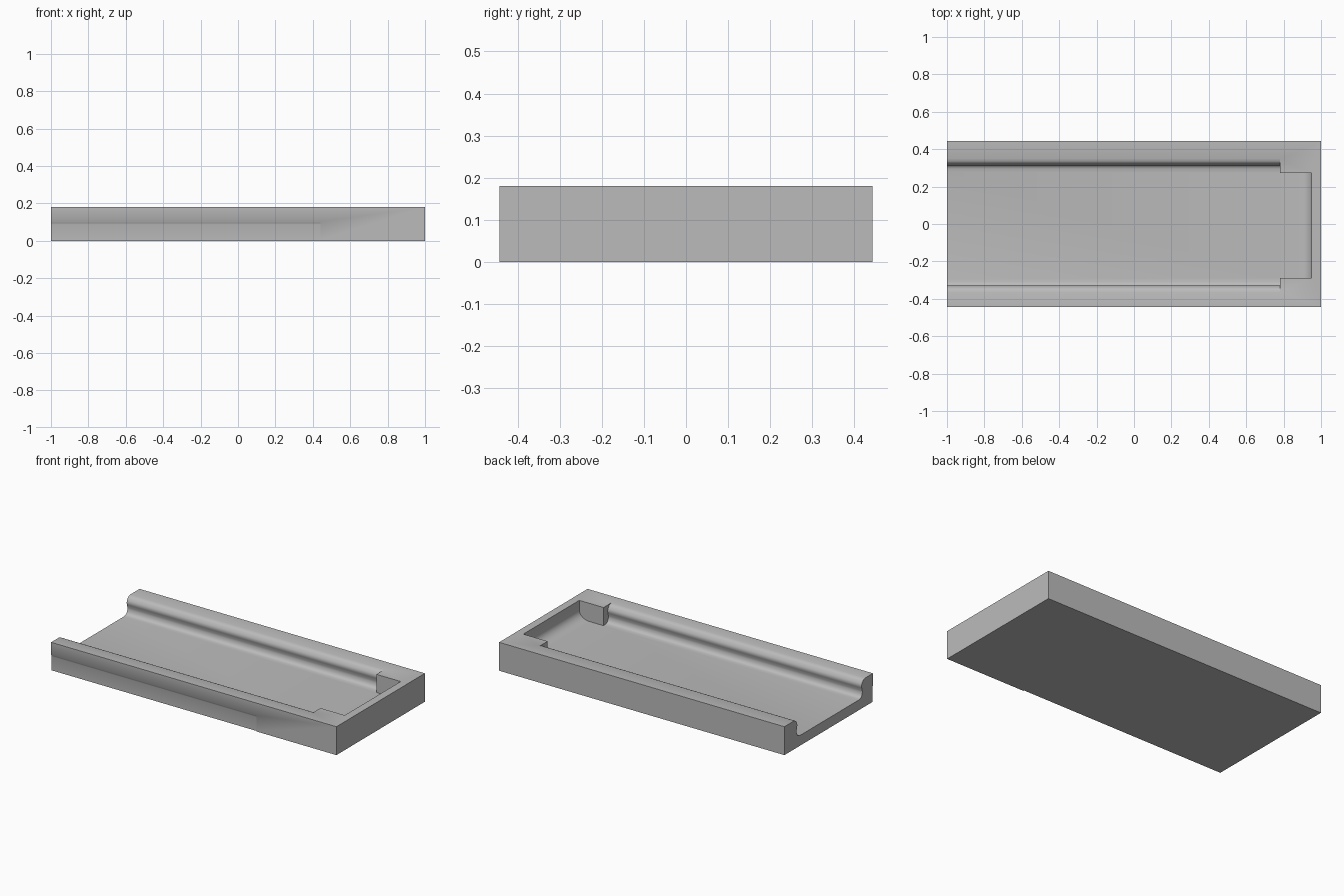
import bpy
import bmesh
import math
from mathutils import Vector

cube = bpy.data.objects.get("Cube")
if cube:
    bpy.data.objects.remove(cube, do_unlink=True)

grey = bpy.data.materials.new("plain_grey")
grey.use_nodes = True
grey.diffuse_color = (0.5, 0.5, 0.5, 1)
grey.node_tree.nodes["Principled BSDF"].inputs["Base Color"].default_value = (0.5, 0.5, 0.5, 1)

HALF_W, HEIGHT, FLOOR, OFFSET = 0.443, 0.18, 0.065, -0.008
ABOVE = HEIGHT + 0.1


def prism(name, points, sweep):
    """Extrude a closed outline of 3D points along a vector."""
    bm = bmesh.new()
    face = bm.faces.new([bm.verts.new(p) for p in points])
    moved = bmesh.ops.extrude_face_region(bm, geom=[face])["geom"]
    bmesh.ops.translate(bm, vec=Vector(sweep),
                        verts=[v for v in moved if isinstance(v, bmesh.types.BMVert)])
    bmesh.ops.recalc_face_normals(bm, faces=bm.faces)
    mesh = bpy.data.meshes.new(name)
    bm.to_mesh(mesh)
    bm.free()
    mesh.materials.append(grey)
    obj = bpy.data.objects.new(name, mesh)
    bpy.context.collection.objects.link(obj)
    return obj


def smooth_path(pts, steps=5):
    """Catmull-Rom curve through 2D points."""
    pts = [Vector(p) for p in pts]
    ext = [pts[0]] + pts + [pts[-1]]
    out = []
    for a, b, c, d in zip(ext, ext[1:], ext[2:], ext[3:]):
        for i in range(steps):
            t = i / steps
            out.append(0.5 * (2 * b + (c - a) * t + (2 * a - 5 * b + 4 * c - d) * t ** 2
                              + (3 * b - a - 3 * c + d) * t ** 3))
    return out + [pts[-1]]


# Tray body
body = prism("tray_body", [(-1, -HALF_W, 0), (1, -HALF_W, 0), (1, HALF_W, 0), (-1, HALF_W, 0)],
             (0, 0, HEIGHT))

# Long channel with rounded lips that overhang the hollow side walls
lip = smooth_path([(0.355, HEIGHT), (0.338, 0.173), (0.325, 0.155), (0.322, 0.138),
                   (0.327, 0.118), (0.329, 0.1), (0.323, 0.081), (0.31, 0.069), (0.288, FLOOR)])
side = [(0.355, ABOVE)] + [tuple(p) for p in lip]
outline = side + [(-y, z) for y, z in reversed(side)]
channel = prism("channel_cutter", [(-1.1, y + OFFSET, z) for y, z in outline], (1.88, 0, 0))

# Narrower end pocket with a coved end wall
cove = [(0.88 + 0.07 * math.sin(a), FLOOR + 0.055 * (1 - math.cos(a)))
        for a in [i * math.pi / 20 for i in range(11)]]
pocket_line = [(0.7, ABOVE), (0.7, FLOOR)] + cove + [(0.95, ABOVE)]
pocket = prism("pocket_cutter", [(x, -0.28 + OFFSET, z) for x, z in pocket_line], (0, 0.56, 0))

# Shallow relief along the lower front
DEPTH = 0.006
relief_line = [(-HALF_W - 0.1, -0.1), (-HALF_W + DEPTH, -0.1), (-HALF_W + DEPTH, 0.088),
               (-HALF_W + DEPTH * 0.7, 0.095), (-HALF_W, 0.102), (-HALF_W - 0.1, 0.102)]
relief = prism("relief_cutter", [(-1.1, y, z) for y, z in relief_line], (1.54, 0, 0))

# Cut the hollows
for cutter in (channel, pocket, relief):
    cutter.hide_render = True
    mod = body.modifiers.new(cutter.name, "BOOLEAN")
    mod.operation = "DIFFERENCE"
    mod.solver = "EXACT"
    mod.object = cutter

bpy.ops.object.select_all(action="DESELECT")
body.select_set(True)
bpy.context.view_layer.objects.active = body
for mod in list(body.modifiers):
    bpy.ops.object.modifier_apply(modifier=mod.name)
for cutter in (channel, pocket, relief):
    bpy.data.objects.remove(cutter, do_unlink=True)
bpy.ops.object.shade_smooth_by_angle(angle=math.radians(35))
